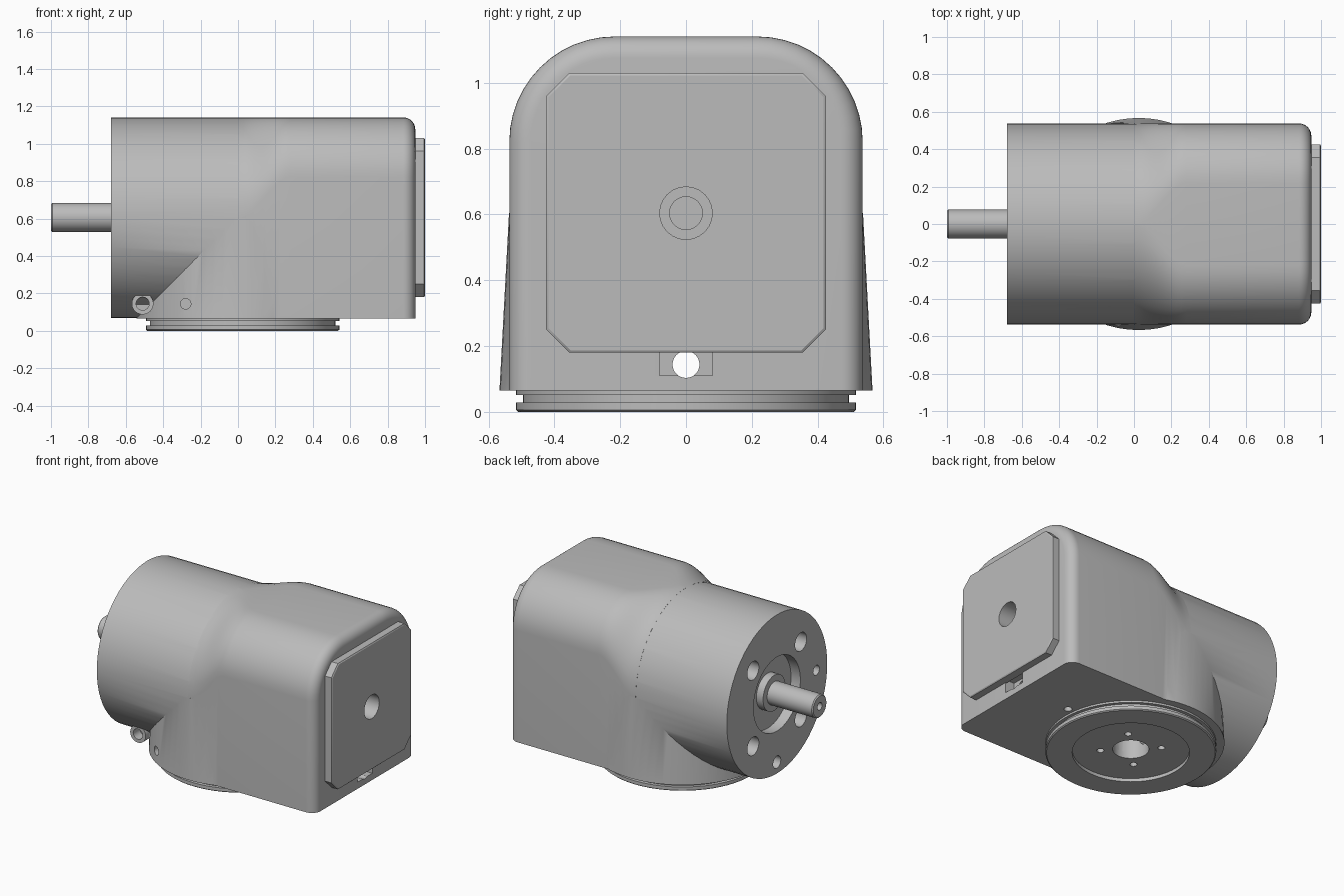
import bpy, bmesh, math
from mathutils import Matrix, Vector

cube = bpy.data.objects.get("Cube")
if cube:
    bpy.data.objects.remove(cube, do_unlink=True)

metal = bpy.data.materials.new("cast_grey")
metal.use_nodes = True
grey = (0.5, 0.5, 0.5, 1)
metal.diffuse_color = grey
metal.node_tree.nodes["Principled BSDF"].inputs["Base Color"].default_value = grey

AXIS_Z = 0.604      # shaft height
R = 0.537           # housing radius
BASE = 0.065        # underside of the housing
CX = 0.025          # centre of the output flange


def make(name, bm):
    bmesh.ops.recalc_face_normals(bm, faces=bm.faces)
    mesh = bpy.data.meshes.new(name)
    bm.to_mesh(mesh)
    bm.free()
    obj = bpy.data.objects.new(name, mesh)
    bpy.context.collection.objects.link(obj)
    mesh.materials.append(metal)
    return obj


def loft(name, rings):
    """Skin a list of equal-length point rings and cap both ends."""
    bm = bmesh.new()
    loops = [[bm.verts.new(p) for p in ring] for ring in rings]
    n = len(loops[0])
    for a, b in zip(loops, loops[1:]):
        for i in range(n):
            j = (i + 1) % n
            bm.faces.new((a[i], a[j], b[j], b[i]))
    bm.faces.new(loops[0])
    bm.faces.new(loops[-1])
    return make(name, bm)


def turned(name, axis, origin, profile, segs=48):
    """Turned solid: profile holds (position along axis, radius)."""
    o = Vector(origin)
    def point(t, r, k):
        c, s = r * math.cos(k), r * math.sin(k)
        return o + Vector({"x": (t, c, s), "y": (c, t, s), "z": (c, s, t)}[axis])
    return loft(name, [[point(t, r, math.tau * i / segs) for i in range(segs)]
                       for t, r in profile])


def box(name, lo, hi):
    lo, hi = Vector(lo), Vector(hi)
    bm = bmesh.new()
    size = hi - lo
    bmesh.ops.create_cube(bm, size=1, matrix=Matrix.Translation((lo + hi) / 2) @ Matrix.Diagonal(size.to_4d()))
    return make(name, bm)


def combine(obj, others, operation):
    for other in others:
        mod = obj.modifiers.new("cut", "BOOLEAN")
        mod.operation, mod.solver, mod.object = operation, "EXACT", other
        bpy.context.view_layer.objects.active = obj
        bpy.ops.object.modifier_apply(modifier=mod.name)
        bpy.data.objects.remove(other, do_unlink=True)


def bore(axis, origin, start, end, r, segs=24):
    return turned("cutter", axis, origin, [(start, r), (end, r)], segs)


def section(x, r, inset=0.0):
    """Arched housing section: square below, corners of radius r on top."""
    w, top = R - inset, AXIS_Z + R - inset
    r = r - inset
    pts = [(x, w, BASE)]
    for side, start in ((1, 0), (-1, math.pi / 2)):
        for i in range(13):
            a = start + math.pi / 2 * i / 12
            pts.append((x, side * (w - r) + r * math.cos(a) + side * 1e-4, top - r + r * math.sin(a)))
    return pts + [(x, -w, BASE)]


# Housing: arched gear box that blends into the round motor end
rings = []
for i in range(11):
    t = i / 10
    rings.append(section(0.28 * t, R + (0.32 - R) * t * t * (3 - 2 * t)))
fillet = 0.065
for i in range(9):
    a = math.pi / 2 * i / 8
    rings.append(section(0.948 - fillet + fillet * math.sin(a), 0.32, fillet * (1 - math.cos(a))))
housing = loft("housing", rings)
motor_end = turned("motor_end", "x", (0, 0, AXIS_Z), [(-0.68, R - 0.001), (0.1, R - 0.001)], 64)
skirt = turned("skirt", "z", (CX, 0, 0), [(BASE, 0.567), (AXIS_Z, R + 0.001)], 64)
combine(housing, [motor_end, skirt], "UNION")

# Motor face: recess, four bolt holes, side hole, long through hole
cuts = [bore("x", (0, 0, AXIS_Z), -0.8, -0.61, 0.25, 48),
        bore("x", (0, -0.42, AXIS_Z), -0.8, -0.58, 0.033),
        bore("x", (0, 0, 0.144), -0.8, 1.1, 0.041)]
for sy in (-1, 1):
    for sz in (-1, 1):
        cuts.append(bore("x", (0, sy * 0.255, AXIS_Z + sz * 0.255), -0.8, -0.5, 0.062))
# Notch under the plate, plate bore, side and underside holes
cuts += [box("cutter", (0.88, -0.08, 0.11), (1.1, 0.08, 0.2)),
         bore("x", (0, 0, AXIS_Z), 0.8, 1.1, 0.08),
         bore("x", (0, 0, AXIS_Z), 0.6, 0.85, 0.05),
         bore("y", (-0.28, 0, 0.144), -0.7, -0.35, 0.028),
         bore("z", (0.58, 0.07, 0), 0, 0.2, 0.025),
         bore("z", (CX, 0, 0), 0, 0.3, 0.11, 32)]
combine(housing, cuts, "DIFFERENCE")

# Side port with a drilled centre
port = turned("side_port", "y", (-0.51, 0, 0.145), [(-0.34, 0.058), (-0.1, 0.058)], 24)
combine(port, [bore("y", (-0.51, 0, 0.145), -0.5, -0.27, 0.035)], "DIFFERENCE")

# Chamfered end plate
hw, lo, hi, ch = 0.425, 0.18, 1.03, 0.07
def plate_ring(x, d):
    w, b, t, c = hw - d, lo + d, hi - d, ch - d * 0.4
    half = [(w - c, b), (w, b + c), (w, t - c), (w - c, t)]
    return [(x, y, z) for y, z in half] + [(x, -y, z) for y, z in reversed(half)]
plate = loft("end_plate", [plate_ring(0.94, 0), plate_ring(0.995, 0), plate_ring(1.0, 0.007)])
combine(plate, [bore("x", (0, 0, AXIS_Z), 0.8, 1.1, 0.08)], "DIFFERENCE")

# Grooved output flange with a recessed centre
flange = turned("output_flange", "z", (CX, 0, 0),
                [(0, 0.51), (0.006, 0.517), (0.028, 0.517), (0.028, 0.496),
                 (0.052, 0.496), (0.052, 0.517), (0.07, 0.517)], 64)
combine(flange, [bore("z", (CX, 0, 0), -0.1, 0.022, 0.355, 64),
                 bore("z", (CX, 0, 0), -0.1, 0.2, 0.11, 32)], "DIFFERENCE")
holes = []
for k in range(4):
    a = math.pi / 4 + k * math.pi / 2
    holes.append(bore("z", (CX + 0.185 * math.cos(a), 0.185 * math.sin(a), 0), -0.1, 0.06, 0.022, 16))
combine(flange, holes, "DIFFERENCE")

# Input shaft with a collar and a centre hole
shaft = turned("input_shaft", "x", (0, 0, AXIS_Z + 0.002),
               [(-1.0, 0.07), (-0.993, 0.077), (-0.66, 0.077), (-0.66, 0.12), (-0.6, 0.12)], 32)
combine(shaft, [bore("x", (0, 0, AXIS_Z + 0.002), -1.1, -0.92, 0.025, 16)], "DIFFERENCE")

# Smooth curved surfaces, keep machined edges crisp
bpy.ops.object.select_all(action="DESELECT")
for obj in (housing, port, plate, flange, shaft):
    obj.select_set(True)
bpy.context.view_layer.objects.active = housing
bpy.ops.object.shade_smooth_by_angle(angle=math.radians(30))
